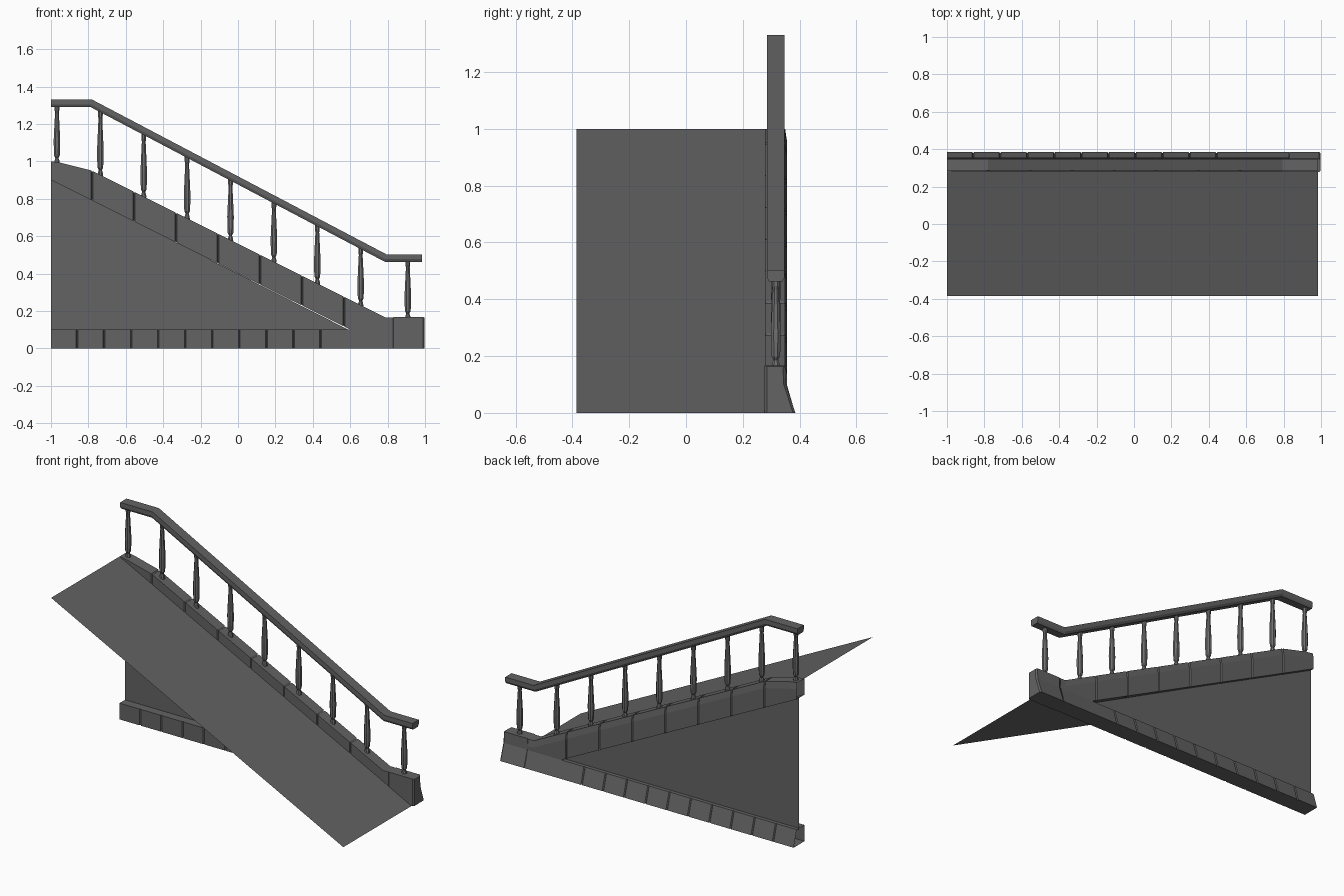
import bpy, bmesh, math

if "Cube" in bpy.data.objects:
    bpy.data.objects.remove(bpy.data.objects["Cube"])


def material(name, v):
    m = bpy.data.materials.new(name)
    m.diffuse_color = (v, v, v, 1)
    m.use_nodes = True
    m.node_tree.nodes["Principled BSDF"].inputs["Base Color"].default_value = m.diffuse_color
    return m


STONE = material("dark grey stone", 0.125)
BALUSTER = material("grey baluster stone", 0.16)


def finish(name, bm, mat):
    bmesh.ops.recalc_face_normals(bm, faces=bm.faces)
    me = bpy.data.meshes.new(name)
    bm.to_mesh(me)
    bm.free()
    ob = bpy.data.objects.new(name, me)
    bpy.context.collection.objects.link(ob)
    me.materials.append(mat)
    return ob


def loft(name, rings, mat, cap_start=False, cap_end=False):
    """Skin closed rings of (x, y, z) points."""
    bm = bmesh.new()
    rows = [[bm.verts.new(p) for p in r] for r in rings]
    n = len(rows[0])
    for a, b in zip(rows, rows[1:]):
        for i in range(n):
            j = (i + 1) % n
            bm.faces.new((a[i], a[j], b[j], b[i]))
    if cap_start:
        bm.faces.new(rows[0])
    if cap_end:
        bm.faces.new(rows[-1])
    return finish(name, bm, mat)


def sheet(name, pts):
    bm = bmesh.new()
    bm.faces.new([bm.verts.new(p) for p in pts])
    return finish(name, bm, STONE)


def interp(x, pts):
    for (x0, z0), (x1, z1) in zip(pts, pts[1:]):
        if x <= x1:
            return z0 + (z1 - z0) * (x - x0) / (x1 - x0)
    return pts[-1][1]


def stations(corners, joints):
    """x positions along a course, with a narrow V groove at each joint."""
    s = [(x, 0) for x in corners]
    for j in joints:
        s += [(j - 0.005, 0), (j, 0.006), (j + 0.005, 0)]
    return sorted(s)


BAND_TOP = [(-1, 1.0), (-0.95, 0.993), (-0.78, 0.95), (0.79, 0.165), (1, 0.165)]
BAND_BOTTOM = [(-1, 0.9), (0.6, 0.1), (1, 0.1)]
RAIL_BOTTOM = [(-1, 1.29), (-0.788, 1.29), (0.785, 0.463), (0.985, 0.463)]
RAIL_TOP = [(-1, 1.33), (-0.78, 1.33), (0.793, 0.503), (0.985, 0.503)]


# ramp surface and side wall
sheet("ramp", [(-1, -0.385, 1), (-1, 0.29, 1), (0.985, 0.29, 0), (0.985, -0.385, 0)])
sheet("side_wall", [(-1, 0.332, 0.09), (0.61, 0.332, 0.09), (-1, 0.332, 0.905)])

# sloped stone course
band = []
for x, d in stations([-1, -0.95, 0.6, 0.79, 0.828], [-0.78 + 0.2243 * i for i in range(7)]):
    t, b = interp(x, BAND_TOP) - d, interp(x, BAND_BOTTOM)
    if b > 0.1:
        b += d
    band.append([(x, 0.279 + d, b), (x, 0.355 - d, b), (x, 0.355 - d, t - 0.04),
                 (x, 0.349 - d, t), (x, 0.279 + d, t)])
loft("sloped_course", band, STONE)

# flared stone base course
base = []
for x, d in stations([-1, 0.828], [-0.86 + 0.1445 * i for i in range(10)]):
    base.append([(x, 0.279 + d, 0), (x, 0.384 - d, 0), (x, 0.355 - d, 0.1), (x, 0.279 + d, 0.1)])
loft("base_course", base, STONE)

# end block at the foot
end = []
for x, d in [(0.824, 0.006), (0.832, 0), (0.99, 0), (0.998, 0.008)]:
    end.append([(x, 0.277 + d, 0), (x, 0.385 - d, 0), (x, 0.352 - d, 0.1),
                (x, 0.349 - d, 0.167 - d / 2), (x, 0.277 + d, 0.167 - d / 2)])
loft("end_block", end, STONE, True, True)

# handrail, slightly narrower underneath
rail = []
for (xb, zb), (xt, zt) in zip(RAIL_BOTTOM, RAIL_TOP):
    zm = zb + 0.35 * (zt - zb)
    xm = xb + 0.35 * (xt - xb)
    rail.append([(xb, 0.292, zb), (xb, 0.339, zb), (xm, 0.347, zm),
                 (xt, 0.347, zt), (xt, 0.285, zt), (xm, 0.285, zm)])
loft("handrail", rail, STONE, True, True)

# turned balusters: (radius, fraction of height)
TURNING = [(0.016, 0), (0.014, 0.05), (0.009, 0.09), (0.016, 0.13), (0.018, 0.22),
           (0.019, 0.4), (0.015, 0.65), (0.011, 0.88), (0.014, 0.93), (0.014, 1)]
SIDES = 8
for k, bx in enumerate([-0.968] + [-0.736 + 0.232 * i for i in range(7)] + [0.908]):
    z0, z1 = interp(bx, BAND_TOP) - 0.006, interp(bx, RAIL_BOTTOM) + 0.006
    rings = []
    for r, f in TURNING:
        z = z0 + f * (z1 - z0)
        rings.append([(bx + r * math.cos(a), 0.316 + r * math.sin(a), z)
                      for a in [2 * math.pi * (i + 0.5) / SIDES for i in range(SIDES)]])
    loft(f"baluster_{k + 1}", rings, BALUSTER, True, True)
